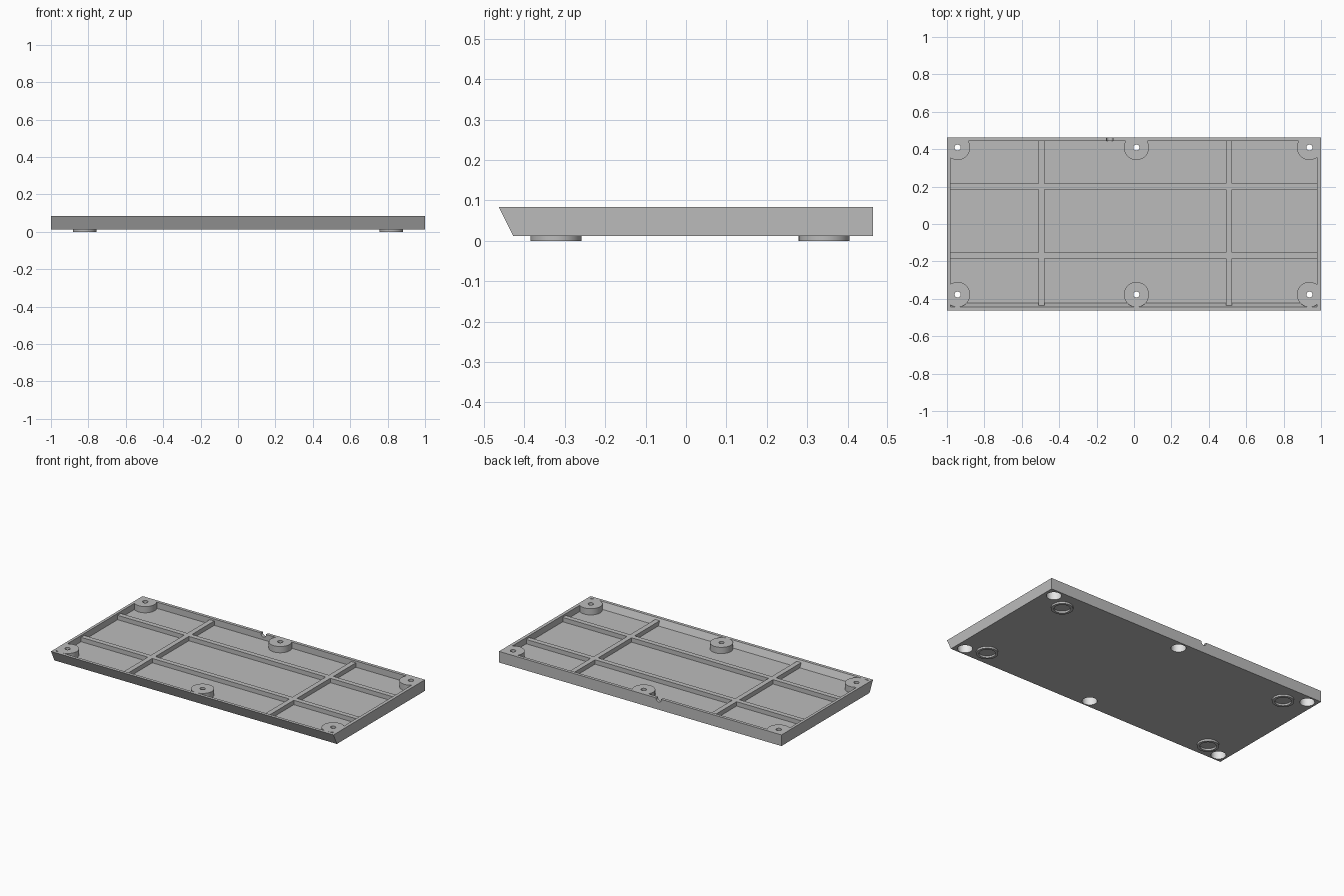
import bpy, bmesh
from math import hypot

if "Cube" in bpy.data.objects:
    bpy.data.objects.remove(bpy.data.objects["Cube"], do_unlink=True)


def material(name, value):
    m = bpy.data.materials.new(name)
    m.use_nodes = True
    m.diffuse_color = (value, value, value, 1)
    m.node_tree.nodes["Principled BSDF"].inputs["Base Color"].default_value = (value, value, value, 1)
    return m


grey = material("mid grey", 0.5)
light = material("light grey", 0.85)

TOP, BASE, FLOOR, RIB_TOP, BORE_TOP = 0.083, 0.012, 0.043, 0.071, 0.065


def finish(name, bm):
    bmesh.ops.recalc_face_normals(bm, faces=bm.faces)
    mesh = bpy.data.meshes.new(name)
    bm.to_mesh(mesh)
    bm.free()
    obj = bpy.data.objects.new(name, mesh)
    bpy.context.collection.objects.link(obj)
    mesh.materials.append(grey)
    return obj


def prism(name, profile, x0, x1):
    """Extrude a side (y, z) profile along x."""
    bm = bmesh.new()
    face = bm.faces.new([bm.verts.new((x0, y, z)) for y, z in profile])
    ext = bmesh.ops.extrude_face_region(bm, geom=[face])["geom"]
    for v in ext:
        if isinstance(v, bmesh.types.BMVert):
            v.co.x = x1
    return finish(name, bm)


def box(name, x0, x1, y0, y1, z0, z1):
    return prism(name, [(y0, z0), (y1, z0), (y1, z1), (y0, z1)], x0, x1)


def cylinder(name, x, y, r, z0, z1, sides=48):
    bm = bmesh.new()
    bmesh.ops.create_cone(bm, cap_ends=True, segments=sides, radius1=r, radius2=r, depth=z1 - z0)
    bmesh.ops.translate(bm, verts=bm.verts, vec=(x, y, (z0 + z1) / 2))
    return finish(name, bm)


def cut(obj, cutter):
    """Subtract the cutter, bake the result and drop the cutter."""
    mod = obj.modifiers.new("cut", "BOOLEAN")
    mod.operation, mod.solver, mod.object = "DIFFERENCE", "EXACT", cutter
    bpy.context.view_layer.update()
    deps = bpy.context.evaluated_depsgraph_get()
    mesh = bpy.data.meshes.new_from_object(obj.evaluated_get(deps))
    obj.modifiers.clear()
    obj.data = mesh
    bpy.data.objects.remove(cutter, do_unlink=True)


def smooth(obj):
    bpy.ops.object.select_all(action="DESELECT")
    obj.select_set(True)
    bpy.context.view_layer.objects.active = obj
    bpy.ops.object.shade_smooth_by_angle(angle=0.6)


posts = [(x, y) for x in (-0.943, 0.013, 0.938) for y in (-0.377, 0.409)]

# Tray block with a front that slopes inward toward the bottom
tray = prism("tray", [(-0.463, TOP), (-0.428, BASE), (0.463, BASE), (0.463, TOP)], -1, 1)

# Hollow of the tray, leaving screw posts and stiffening ribs standing
hollow = prism("hollow", [(-0.4515, 0.1), (-0.423, FLOOR), (0.443, FLOOR), (0.443, 0.1)], -0.982, 0.979)
for y in (-0.168, 0.201):
    cut(hollow, box("cross_rib", -1.1, 1.1, y - 0.016, y + 0.016, 0.02, RIB_TOP))
for x in (-0.494, 0.508):
    cut(hollow, box("long_rib", x - 0.016, x + 0.016, -0.6, 0.6, 0.02, RIB_TOP))
for x, y in posts:
    cut(hollow, cylinder("post", x, y, 0.067, 0.02, 0.12))
cut(tray, hollow)

# Screw holes with wide bores from below
for x, y in posts:
    cut(tray, cylinder("bore", x, y, 0.043, -0.02, BORE_TOP))
    cut(tray, cylinder("screw_hole", x, y, 0.016, 0.03, 0.12, 24))

# Rounded cable notch in the back rim
notch = cylinder("notch", 0, 0, 0.018, -0.03, 0.03, 24)
notch.rotation_euler.x = 1.570796
notch.location = (-0.13, 0.455, TOP - 0.004)
cut(tray, notch)

# Light bore walls
tray.data.materials.clear()
tray.data.materials.append(grey)
tray.data.materials.append(light)
for p in tray.data.polygons:
    c = p.center
    in_bore = any(hypot(c.x - x, c.y - y) < 0.046 for x, y in posts)
    wall = abs(p.normal.z) < 0.1 and c.z < BORE_TOP - 0.001
    p.material_index = 1 if in_bore and wall else 0
smooth(tray)

# Ring feet under the tray
for side, x in (("right", -0.82), ("left", 0.82)):
    for end, y in (("front", -0.322), ("back", 0.342)):
        foot = cylinder(f"{end}_{side}_foot", x, y, 0.063, 0, BASE + 0.003)
        cut(foot, cylinder("foot_hollow", x, y, 0.047, -0.02, 0.04))
        smooth(foot)
